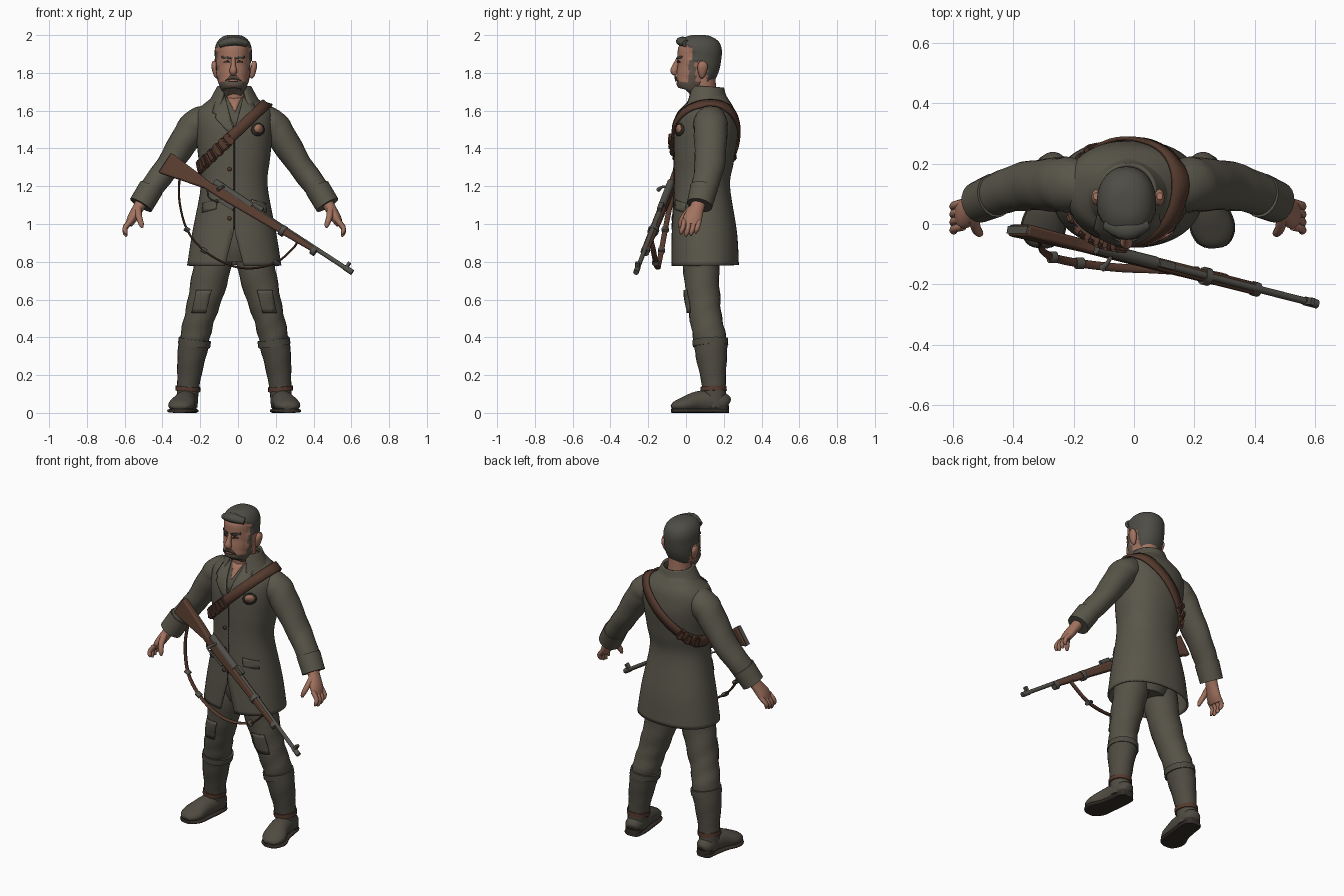
import bpy, bmesh, math
from mathutils import Vector, Matrix
from mathutils.bvhtree import BVHTree

if "Cube" in bpy.data.objects:
    bpy.data.objects.remove(bpy.data.objects["Cube"])

CX = -.02            # body centre line
SIDES = (("left_", 1), ("right_", -1))


def material(name, *rgb):
    m = bpy.data.materials.new(name)
    m.use_nodes = True
    m.diffuse_color = (*rgb, 1)
    m.node_tree.nodes["Principled BSDF"].inputs["Base Color"].default_value = (*rgb, 1)
    return m


cloth = material("olive cloth", .10, .092, .068)
trouser = material("trouser cloth", .092, .084, .062)
boot = material("boot leather", .078, .07, .054)
skin = material("skin", .36, .17, .115)
hair = material("grey hair", .075, .073, .06)
beard = material("beard", .12, .09, .068)
leather = material("brown leather", .09, .042, .027)
wood = material("stock wood", .10, .047, .03)
metal = material("gun metal", .085, .08, .068)
dark = material("dark trim", .035, .028, .022)


def finish(name, bm, *mats, angle=50):
    bmesh.ops.remove_doubles(bm, verts=bm.verts, dist=.0002)
    bmesh.ops.recalc_face_normals(bm, faces=bm.faces)
    me = bpy.data.meshes.new(name)
    bm.to_mesh(me)
    bm.free()
    for m in mats:
        me.materials.append(m)
    me.shade_smooth()
    me.set_sharp_from_angle(angle=math.radians(angle))
    ob = bpy.data.objects.new(name, me)
    bpy.context.collection.objects.link(ob)
    return ob


def solidify(ob, thick, offset=0):
    mod = ob.modifiers.new("thickness", "SOLIDIFY")
    mod.thickness, mod.offset = thick, offset
    return ob


def spline(rows, steps):
    """Smooth interpolation through rows of numbers."""
    out = []
    for i in range(len(rows) - 1):
        p0, p1, p2 = rows[max(i - 1, 0)], rows[i], rows[i + 1]
        p3 = rows[min(i + 2, len(rows) - 1)]
        for k in range(steps):
            t = k / steps
            out.append([b + t / 2 * (c - a + t * (2*a - 5*b + 4*c - d + t * (3*(b - c) + d - a)))
                        for a, b, c, d in zip(p0, p1, p2, p3)])
    return out + [list(rows[-1])]


def tube(name, rows, mat, steps=4, seg=20, ref=(0, 1, 0), power=1, fold=0, gap=None, extra=()):
    """Skin rows of (x, y, z, radius along ref, radius across)."""
    rows = spline(rows, steps)
    pts = [Vector(r[:3]) for r in rows]
    bm, rings, ref = bmesh.new(), [], Vector(ref)
    for i, r in enumerate(rows):
        t = (pts[min(i + 1, len(pts) - 1)] - pts[max(i - 1, 0)]).normalized()
        u = (ref - t * ref.dot(t)).normalized()
        w = t.cross(u)
        g = gap(r[2]) if gap else 0
        ring = []
        for k in range(seg + (1 if gap else 0)):
            th = g + (math.tau - 2 * g) * k / seg
            c, s = math.cos(th), math.sin(th)
            c, s = (math.copysign(abs(q) ** power, q) for q in (c, s))
            f = 1 + fold * math.sin(1.7 * i + 2 * th) if 0 < i < len(rows) - 1 else 1
            ring.append(bm.verts.new(pts[i] - u * c * r[3] * f + w * s * r[4] * f))
        rings.append(ring)
    for a, b in zip(rings, rings[1:]):
        for k in range(seg):
            j = k + 1 if gap else (k + 1) % seg
            bm.faces.new((a[k], a[j], b[j], b[k]))
    if not gap:
        bm.faces.new(rings[0])
        bm.faces.new(rings[-1])
    return finish(name, bm, mat, *extra)


def pair(name, rows, mat, **kw):
    return [tube(n + name, [(CX + s * r[0], *r[1:]) for r in rows], mat, **kw) for n, s in SIDES]


def surface(*obs):
    verts, polys = [], []
    for ob in obs:
        base = len(verts)
        verts += [v.co.copy() for v in ob.data.vertices]
        polys += [[base + i for i in p.vertices] for p in ob.data.polygons]
    return BVHTree.FromPolygons(verts, polys)


def patch(name, tree, outline, mat, lift=.008, cell=.025):
    """Thin plate: an (x, z) outline laid on the front of a surface."""
    bm = bmesh.new()
    bm.faces.new([bm.verts.new((x, 0, z)) for x, z in outline])
    for axis in (0, 2):
        lo, hi = (f(v.co[axis] for v in bm.verts) for f in (min, max))
        normal = Vector((axis == 0, 0, axis == 2))
        for k in range(1, int((hi - lo) / cell) + 1):
            bmesh.ops.bisect_plane(bm, geom=bm.verts[:] + bm.edges[:] + bm.faces[:],
                                   plane_co=normal * (lo + k * cell), plane_no=normal)
    for v in bm.verts:
        hit = tree.ray_cast(Vector((v.co.x, -1, v.co.z)), Vector((0, 1, 0)))[0]
        v.co.y = (hit.y if hit else .02) - lift
    return solidify(finish(name, bm, mat), .006)


def disc(x, z, r, n=10):
    return [(x + r * math.cos(math.tau * k / n), z + r * math.sin(math.tau * k / n)) for k in range(n)]


# Coat body, open down the front of the skirt
coat = tube("coat", [(CX, .10, .78, .175, .245), (CX, .097, .95, .168, .218), (CX, .085, 1.2, .143, .172),
                     (CX, .095, 1.35, .155, .185), (CX, .108, 1.5, .163, .20), (CX, .12, 1.59, .14, .195),
                     (CX, .12, 1.645, .105, .14), (CX, .115, 1.69, .075, .075)],
            cloth, steps=5, seg=48, power=.9, gap=lambda z: max(0, .97 - z) * .9)
coat_tree = surface(coat)
solidify(coat, .01)
solidify(tube("coat_collar", [(CX, .11, 1.62, .125, .145), (CX, .108, 1.675, .10, .112), (CX, .11, 1.725, .085, .085)],
              cloth, seg=28, gap=lambda z: .55), .014)

# Sleeves with cuffs
sleeves = pair("sleeve", [(.10, .125, 1.575, .075, .06), (.19, .13, 1.535, .09, .082), (.245, .13, 1.47, .088, .08),
                          (.345, .125, 1.315, .08, .066), (.43, .10, 1.2, .07, .063), (.49, .075, 1.11, .062, .058)],
               cloth, fold=.025)
pair("cuff", [(.44, .095, 1.19, .074, .067), (.494, .072, 1.1, .069, .066)], cloth)

# Hands
pair("palm", [(.47, .078, 1.15, .04, .035), (.505, .06, 1.09, .038, .03), (.54, .035, 1.03, .05, .027),
              (.558, .03, .995, .042, .018)], skin)
for i in range(4):
    y, drop = -.008 + .026 * i, .012 * abs(i - 1.3)
    pair(f"finger_{i + 1}", [(.545, y, 1.02, .014, .015), (.577, y - .008, .975 + drop / 2, .013, .013),
                             (.576, y - .016, .945 + drop, .012, .012), (.57, y - .018, .93 + drop, .005, .005)],
         skin, steps=2, seg=8)
pair("thumb", [(.51, .03, 1.08, .02, .02), (.505, -.01, 1.04, .017, .017), (.492, -.03, 1.0, .014, .014),
               (.487, -.033, .98, .006, .006)], skin, steps=2, seg=8)

# Trousers, boots and soles
tube("trouser_seat", [(CX, .09, 1.05, .1, .14), (CX, .09, .9, .115, .16), (CX, .09, .8, .09, .1)], trouser)
legs = pair("trouser_leg", [(.09, .09, .95, .10, .10), (.115, .08, .78, .095, .10), (.152, .09, .62, .09, .09),
                            (.185, .105, .5, .085, .08), (.208, .125, .4, .086, .078), (.22, .13, .33, .07, .06)],
            trouser, fold=.03)
pair("boot_shaft", [(.21, .13, .38, .09, .082), (.226, .135, .3, .083, .075), (.24, .145, .18, .066, .062),
                    (.247, .15, .1, .062, .058), (.25, .15, .03, .06, .055)], boot, fold=.015)
pair("boot_strap", [(.208, .128, .39, .094, .086), (.213, .13, .355, .094, .086)], boot)
pair("ankle_strap", [(.244, .146, .14, .069, .066), (.246, .147, .115, .069, .066)], leather)
foot = [(.243, .222, .045, .03, .03), (.246, .20, .055, .05, .05), (.25, .14, .06, .06, .056), (.262, .06, .058, .056, .06),
        (.28, -.01, .043, .042, .07), (.287, -.055, .035, .028, .055), (.289, -.076, .028, .012, .03)]
pair("foot", foot, boot, ref=(0, 0, 1))
pair("sole", [(r[0], r[1], .011, .011, r[4] + .005) for r in foot], dark, ref=(0, 0, 1), power=.6)
pair("heel", [(.248, .185, 0, .042, .048), (.248, .185, .04, .042, .05)], dark, power=.7)
leg_tree = surface(*legs)
for n, s in SIDES:
    patch(n + "knee_patch", leg_tree, [(CX + s * x, z) for x, z in ((.12, .65), (.2, .65), (.225, .53), (.15, .53))], trouser)

# Neck and head; hair and beard are raised regions of the head
tube("neck", [(CX, .10, 1.58, .08, .075), (CX, .09, 1.68, .072, .068), (CX, .085, 1.8, .07, .07)], skin)
HX = CX - .005
head = tube("head", [(HX, .02, 1.695, .035, .035), (HX, .03, 1.71, .066, .056), (HX, .038, 1.77, .09, .08),
                     (HX, .058, 1.83, .105, .086), (HX, .065, 1.88, .11, .086), (HX, .068, 1.93, .109, .085),
                     (HX, .068, 1.965, .088, .07), (HX, .068, 1.985, .05, .042), (HX, .068, 1.989, .01, .01)],
            skin, steps=6, seg=48, power=.92, extra=(hair, beard))


def region(p):
    if p.z > 1.945 - .5 * max(0, p.y) or (p.y > .035 and p.z > 1.86) or (p.y > .105 and p.z > 1.755):
        return 1
    if p.y < .075 and p.z < 1.757 or .015 < p.y < .05 and p.z < 1.87 and abs(p.x - HX) > .05:
        return 2
    return 0


for f in head.data.polygons:
    f.material_index = region(f.center)
shifts = [v.normal * (0, .012, .006)[region(v.co)] for v in head.data.vertices]
for v, d in zip(head.data.vertices, shifts):
    v.co += d
tube("nose", [(HX, -.04, 1.875, .012, .011), (HX, -.054, 1.84, .016, .013), (HX, -.062, 1.81, .021, .021),
              (HX, -.05, 1.793, .012, .014)], skin, seg=12)
tube("quiff", [(HX - .07, .0, 1.95, .02, .018), (HX, -.018, 1.967, .035, .025), (HX + .07, .0, 1.955, .02, .018)], hair)
face_tree = surface(head)
patch("moustache", face_tree, [(HX + x, z) for x, z in ((-.045, 1.757), (-.018, 1.785), (.018, 1.785), (.045, 1.757), (0, 1.77))], beard)
patch("mouth", face_tree, [(HX + x, z) for x, z in ((-.025, 1.755), (.025, 1.755), (.02, 1.764), (-.02, 1.764))], skin)
for n, s in SIDES:
    for part, mat, shape in (("brow", hair, ((.012, 1.873), (.06, 1.878), (.06, 1.889), (.012, 1.884))),
                             ("eye", dark, ((.02, 1.855), (.05, 1.855), (.045, 1.864), (.025, 1.864)))):
        patch(n + part, face_tree, [(HX + s * x, z) for x, z in shape], mat, lift=.004, cell=.01)
pair("ear", [(.087, .082, 1.775, .008, .008), (.095, .085, 1.79, .018, .014), (.105, .088, 1.835, .028, .016),
             (.105, .092, 1.862, .012, .01)], skin, seg=12)

# Shirt opening, lapels, pockets and buttons
patch("shirt", coat_tree, [(CX - .06, 1.67), (CX + .06, 1.67), (CX + .005, 1.5)], trouser, lift=.007)
patch("bare_chest", coat_tree, [(CX - .045, 1.685), (CX + .045, 1.685), (CX + .004, 1.59)], skin, lift=.011)
for n, s in SIDES:
    patch(n + "lapel", coat_tree, [(CX + s * x, z) for x, z in ((.05, 1.68), (.10, 1.65), (.115, 1.59), (.095, 1.58),
                                                                (.10, 1.56), (.008, 1.46), (.004, 1.5))], cloth, lift=.015)
    patch(n + "pocket_flap", coat_tree, [(CX + s * x, z) for x, z in ((.09, 1.13), (.165, 1.11), (.17, 1.06), (.095, 1.08))], cloth, lift=.011)
patch("front_seam", coat_tree, [(CX - .003, .97), (CX + .003, .97), (CX + .003, 1.46), (CX - .003, 1.46)], dark, lift=.005)
for i in range(4):
    patch(f"button_{i + 1}", coat_tree, disc(CX - .025, 1.03 + .13 * i, .011), leather, lift=.009)
patch("badge_rim", coat_tree, disc(.105, 1.5, .035), dark, lift=.012)
patch("badge_face", coat_tree, disc(.108, 1.505, .023), skin, lift=.017)

# Bandolier wrapped around the chest and over the left shoulder
body_tree = surface(coat, sleeves[0])
along, depth = Vector((.345, 0, .33)).normalized(), Vector((0, 1, 0))
across, centre = along.cross(depth), Vector((-.01, .1, 1.485))
bm, loops, count = bmesh.new(), [], 64
for k in range(count):
    a = math.tau * k / count
    d = along * math.cos(a) + depth * math.sin(a)
    loops.append([body_tree.ray_cast(centre + across * w + d, -d)[0] + d * .014 for w in (-.028, 0, .028)])
grid = [[bm.verts.new(p) for p in row] for row in loops]
for k in range(count):
    a, b = grid[k], grid[(k + 1) % count]
    for j in (0, 1):
        bm.faces.new((a[j], a[j + 1], b[j + 1], b[j]))
solidify(finish("bandolier", bm, leather), .012)


def block(bm, matrix, size):
    bmesh.ops.create_cube(bm, size=1, matrix=matrix @ Matrix.Diagonal((*size, 1)))


def frame(x, y, z, origin):
    m = Matrix((x, y, z)).transposed().to_4x4()
    m.translation = origin
    return m


bm = bmesh.new()
for k in (25, 27, 29, 35, 37, 39, 41, 43, 45):
    t = (loops[k + 1][1] - loops[k - 1][1]).normalized()
    side = (loops[k][2] - loops[k][0]).normalized()
    block(bm, frame(t, side, t.cross(side), loops[k][1]), (.035, .065, .045))
bmesh.ops.bevel(bm, geom=bm.edges[:], offset=.007, segments=2, affect="EDGES")
finish("bandolier_pouches", bm, leather)

# Rifle, modelled along its own x axis and then slung across the front
butt, muzzle = Vector((-.35, -.02, 1.375)), Vector((.61, -.265, .75))
u = (muzzle - butt).normalized()
w = Vector((.54, 0, .84))
w = (w - u * w.dot(u)).normalized()
rifle, length = frame(u, w.cross(u), w, butt), (muzzle - butt).length


def place(ob):
    ob.matrix_world = rifle
    return ob


bm = bmesh.new()
outline = [(0, 0), (.2, -.013), (.27, -.02), (.33, -.003), (.93, -.004), (.93, -.032), (.6, -.05), (.35, -.062), (.25, -.062), (.0, -.125)]
face = bm.faces.new([bm.verts.new((x, -.02, z)) for x, z in outline])
out = bmesh.ops.extrude_face_region(bm, geom=[face])
bmesh.ops.translate(bm, vec=(0, .04, 0), verts=[e for e in out["geom"] if isinstance(e, bmesh.types.BMVert)])
bevel = place(finish("rifle_stock", bm, wood)).modifiers.new("rounding", "BEVEL")
bevel.width, bevel.segments = .009, 2


def rod(name, x0, x1, z, r, mat=metal):
    place(tube(name, [(x0, 0, z, r, r), (x1, 0, z, r, r)], mat, steps=1, seg=12))


rod("rifle_barrel", .33, length, -.008, .012)
rod("rifle_receiver", .28, .52, -.006, .021)
rod("muzzle_sleeve", length - .05, length, -.008, .015)
for i, x in enumerate((.72, .92)):
    rod(f"barrel_band_{i + 1}", x, x + .025, -.024, .03 - .006 * i)
bm = bmesh.new()
for x, z, sx, sz in ((1.13, .012, .015, .035), (.55, .012, .06, .02), (.40, -.06, .09, .04), (0, -.062, .008, .12)):
    block(bm, Matrix.Translation((x, 0, z)), (sx, .024, sz))
place(finish("rifle_fittings", bm, metal))
place(tube("bolt_handle", [(.34, 0, 0, .008, .008), (.335, -.035, -.005, .007, .007), (.33, -.06, -.03, .012, .012)], metal, seg=8, ref=(1, 0, 0)))
place(tube("trigger_guard", [(.27, 0, -.06, .006, .005), (.3, 0, -.09, .006, .005), (.35, 0, -.085, .006, .005), (.37, 0, -.06, .006, .005)],
           metal, seg=8))

# Hanging sling
path = [(-.31, -.05, 1.24), (-.31, -.08, 1.12), (-.27, -.11, .97), (-.18, -.13, .86), (-.05, -.145, .785), (.07, -.15, .765),
        (.2, -.16, .795), (.29, -.175, .87), (.31, -.185, .91), (.27, -.185, .945)]
tube("rifle_sling", [(*p, .014, .006) for p in path], leather, seg=10)
for i in (2, 3, 6):
    x, y, z = path[i]
    tube(f"sling_buckle_{i}", [(x - .013, y, z + .008, .019, .013), (x + .013, y, z - .008, .019, .013)], metal, steps=1, seg=8)
